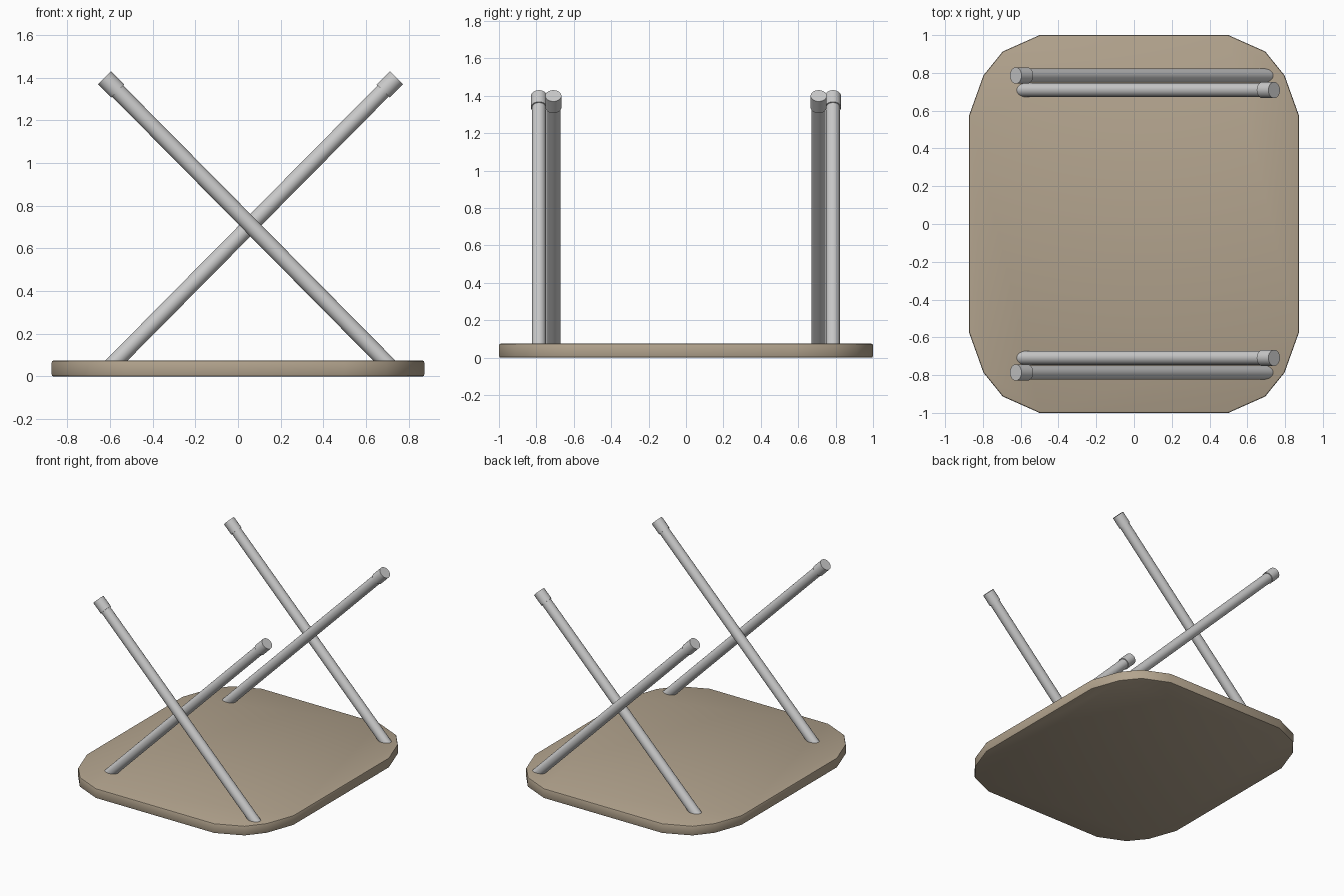
import bpy, bmesh, math
from mathutils import Vector

if "Cube" in bpy.data.objects:
    bpy.data.objects.remove(bpy.data.objects["Cube"])

wood = bpy.data.materials.new("wood")
wood.diffuse_color = (0.45, 0.37, 0.27, 1)
wood.use_nodes = True
wood.node_tree.nodes["Principled BSDF"].inputs["Base Color"].default_value = wood.diffuse_color


def smooth(ob, angle):
    bpy.ops.object.select_all(action='DESELECT')
    ob.select_set(True)
    bpy.context.view_layer.objects.active = ob
    bpy.ops.object.shade_smooth_by_angle(angle=math.radians(angle))


# Tabletop: one corner of the outline, mirrored into all four quadrants
corner = [(0.873, 0.575), (0.797, 0.787), (0.695, 0.913), (0.5, 1.0)]
outline = (corner + [(-x, y) for x, y in reversed(corner)]
           + [(-x, -y) for x, y in corner]
           + [(x, -y) for x, y in reversed(corner)])
bm = bmesh.new()
base = bm.faces.new([bm.verts.new((x, y, 0)) for x, y in outline])
ext = bmesh.ops.extrude_face_region(bm, geom=[base])
top_verts = [g for g in ext["geom"] if isinstance(g, bmesh.types.BMVert)]
bmesh.ops.translate(bm, verts=top_verts, vec=(0, 0, 0.075))
bmesh.ops.recalc_face_normals(bm, faces=bm.faces)
rims = [e for e in bm.edges if abs(e.verts[0].co.z - e.verts[1].co.z) < 1e-5]
bmesh.ops.bevel(bm, geom=rims, offset=0.009, segments=2, profile=0.5, affect='EDGES')
mesh = bpy.data.meshes.new("tabletop")
bm.to_mesh(mesh)
bm.free()
tabletop = bpy.data.objects.new("tabletop", mesh)
bpy.context.collection.objects.link(tabletop)
mesh.materials.append(wood)
smooth(tabletop, 32)


def tube(name, start, end, radius):
    axis = end - start
    bpy.ops.mesh.primitive_cylinder_add(vertices=24, radius=radius, depth=axis.length,
                                        location=(start + end) / 2)
    ob = bpy.context.object
    ob.name = name
    ob.rotation_euler = axis.to_track_quat('Z', 'Y').to_euler()
    smooth(ob, 35)


# Crossed leg pairs: the outer leg leans left, the inner one leans right
CROSS_X = 0.058
for side, sy in (("front", -1), ("back", 1)):
    for kind, y, lean in (("outer", 0.786, -1), ("inner", 0.709, 1)):
        foot = Vector((CROSS_X - lean * 0.657, sy * y, 0.045))
        tip = Vector((CROSS_X + lean * 0.684, sy * y, 1.4))
        cap_start = tip - (tip - foot).normalized() * 0.088
        tube(f"{side}_{kind}_leg", foot, cap_start, 0.037)
        tube(f"{side}_{kind}_leg_cap", cap_start, tip, 0.043)
